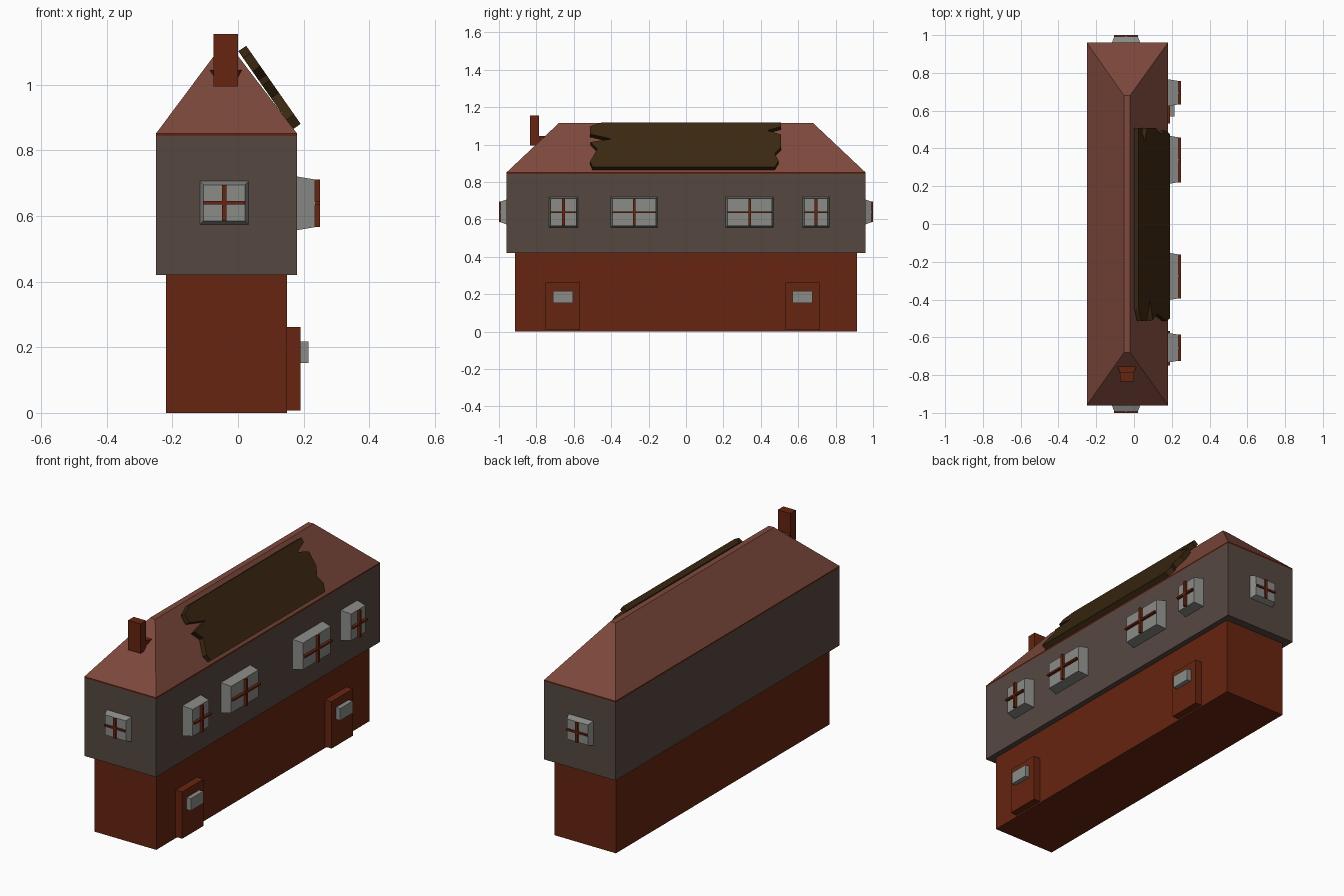
import bpy, bmesh
from mathutils import Vector

if "Cube" in bpy.data.objects:
    bpy.data.objects.remove(bpy.data.objects["Cube"])


def material(name, rgb):
    m = bpy.data.materials.new(name)
    m.diffuse_color = (*rgb, 1)
    m.use_nodes = True
    m.node_tree.nodes["Principled BSDF"].inputs["Base Color"].default_value = m.diffuse_color
    return m


BRICK = material("rust_red", (0.134, 0.018, 0.0055))
WALL = material("grey_brown_plaster", (0.092, 0.064, 0.053))
ROOF = material("roof_tile_red", (0.205, 0.066, 0.045))
WOOD = material("dark_wood", (0.042, 0.020, 0.0055))
GREY = material("window_grey", (0.256, 0.256, 0.245))


def build(name, verts, faces, mat):
    bm = bmesh.new()
    vs = [bm.verts.new(v) for v in verts]
    for f in faces:
        bm.faces.new([vs[i] for i in f])
    bmesh.ops.recalc_face_normals(bm, faces=bm.faces)
    me = bpy.data.meshes.new(name)
    bm.to_mesh(me)
    bm.free()
    me.materials.append(mat)
    ob = bpy.data.objects.new(name, me)
    bpy.context.collection.objects.link(ob)
    return ob


def loft(name, bottom, top, mat):
    """Closed solid between two rings with the same number of points."""
    n = len(bottom)
    faces = [list(range(n)), list(range(n, 2 * n))]
    faces += [[i, (i + 1) % n, n + (i + 1) % n, n + i] for i in range(n)]
    return build(name, list(bottom) + list(top), faces, mat)


def rect(u0, u1, v0, v1, w, place=Vector):
    return [place(p) for p in ((u0, v0, w), (u1, v0, w), (u1, v1, w), (u0, v1, w))]


def box(name, x0, x1, y0, y1, z0, z1, mat):
    return loft(name, rect(x0, x1, y0, y1, z0), rect(x0, x1, y0, y1, z1), mat)


# Storeys and eaves strip
box("ground_floor", -0.22, 0.15, -0.915, 0.915, 0, 0.42, BRICK)
box("upper_floor", -0.25, 0.18, -0.96, 0.96, 0.42, 0.843, WALL)
box("eaves_strip", -0.25, 0.18, -0.96, 0.96, 0.843, 0.851, BRICK)

# Hipped roof with a narrow flat ridge
loft("hipped_roof", rect(-0.25, 0.18, -0.96, 0.96, 0.851),
     rect(-0.053, -0.021, -0.68, 0.68, 1.115), ROOF)

# Chimney and the flared saddle behind it
box("chimney", -0.075, 0, -0.835, -0.787, 0.995, 1.155, BRICK)
saddle = [(-0.075, -0.787), (0, -0.787), (0.014, -0.748), (-0.089, -0.748)]
foot = [(-0.07, -0.787), (-0.005, -0.787), (-0.005, -0.765), (-0.07, -0.765)]
loft("chimney_saddle", [(x, y, 1.0) for x, y in foot],
     [(x, y, 1.045) for x, y in saddle], BRICK)


# Windows: tapered bay with a raised cross of glazing bars
def window(name, place, u0, u1, v0, v1, inset, depth, bar_depth):
    a, b, c, d = u0 + inset, u1 - inset, v0 + inset, v1 - inset
    loft(name + "_bay", rect(u0, u1, v0, v1, -0.01, place),
         rect(a, b, c, d, depth, place), GREY)
    um, vm, t = (a + b) / 2, (c + d) / 2, 0.007
    for part, r in (("_upright_bar", (um - t, um + t, c, d)),
                    ("_cross_bar", (a, b, vm - t + 0.002, vm + t - 0.002))):
        loft(name + part, rect(*r, depth - 0.004, place),
             rect(*r, depth + bar_depth, place), BRICK)


def on_side(p):
    return Vector((0.18 + p[2], p[0], p[1]))


def on_front(p):
    return Vector((p[0], -0.96 - p[2], p[1]))


def on_back(p):
    return Vector((p[0], 0.96 + p[2], p[1]))


for i, (y0, y1) in enumerate([(-0.735, -0.575), (-0.405, -0.15),
                              (0.21, 0.47), (0.622, 0.768)]):
    window(f"side_window_{i + 1}", on_side, y0, y1, 0.555, 0.722, 0.011, 0.055, 0.015)
for name, place in (("front_window", on_front), ("back_window", on_back)):
    window(name, place, -0.12, 0.036, 0.57, 0.71, 0.015, 0.032, 0.008)

# Doors with projecting panes
for i, y in enumerate((-0.658, 0.623)):
    box(f"door_{i + 1}", 0.145, 0.19, y - 0.092, y + 0.092, 0.008, 0.262, BRICK)
    box(f"door_pane_{i + 1}", 0.185, 0.215, y - 0.054, y + 0.054, 0.152, 0.217, GREY)

# Ragged wooden patch on the right roof slope: (y, fraction down the slope)
outline = [(-0.45, 0), (-0.513, 0.09), (-0.513, 0.26), (-0.40, 0.37), (-0.51, 0.44),
           (-0.475, 0.60), (-0.513, 0.88), (-0.50, 1), (0.475, 1), (0.495, 0.86),
           (0.475, 0.70), (0.508, 0.55), (0.508, 0.27), (0.435, 0.18),
           (0.508, 0.09), (0.508, 0)]
top, run = Vector((0.001, 0, 1.102)), Vector((0.166, 0, -0.238))
out = Vector((0.024, 0, 0.0165))
ring = [top + run * s + Vector((0, y, 0)) for y, s in outline]
loft("roof_patch", ring, [p + out for p in ring], WOOD)
